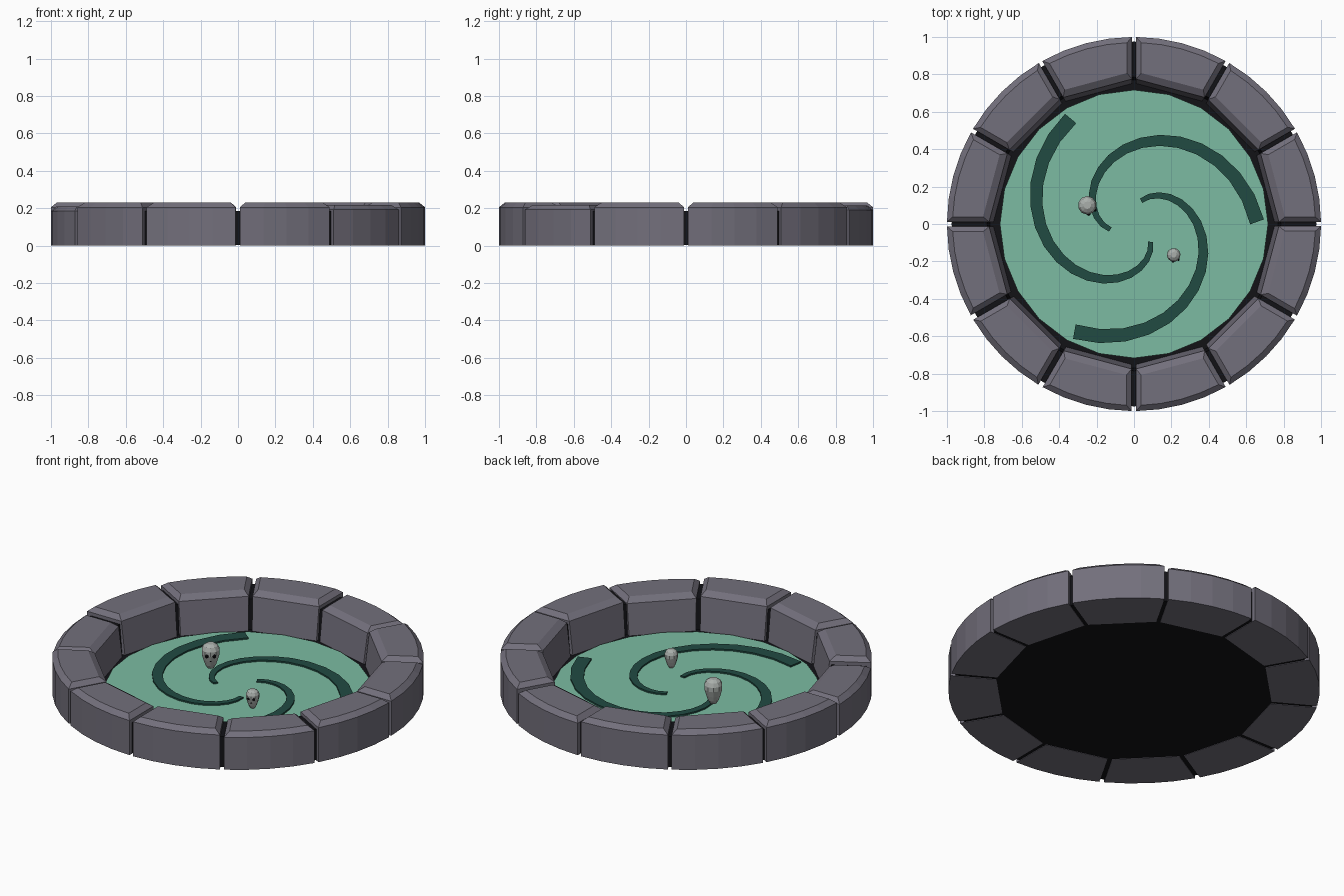
import bpy, bmesh, math, random
from mathutils import Matrix, Vector

if "Cube" in bpy.data.objects:
    bpy.data.objects.remove(bpy.data.objects["Cube"])

random.seed(4)


def material(name, rgb):
    m = bpy.data.materials.new(name)
    m.diffuse_color = (*rgb, 1)
    m.use_nodes = True
    m.node_tree.nodes["Principled BSDF"].inputs["Base Color"].default_value = m.diffuse_color
    return m


STONE = material("stone", (0.17, 0.16, 0.2))
DARK = material("shadow", (0.006, 0.006, 0.008))
WATER = material("water", (0.2, 0.5, 0.36))
STRAND = material("strand", (0.015, 0.07, 0.055))
BONE = material("bone", (0.4, 0.43, 0.41))


def finish(bm, name, mat):
    bmesh.ops.recalc_face_normals(bm, faces=bm.faces[:])
    me = bpy.data.meshes.new(name)
    bm.to_mesh(me)
    bm.free()
    me.materials.append(mat)
    ob = bpy.data.objects.new(name, me)
    bpy.context.collection.objects.link(ob)
    return ob


def loft(bm, loops, caps=True):
    """Bridge equal-length closed loops of points with quads."""
    rings = [[bm.verts.new(p) for p in loop] for loop in loops]
    n = len(rings[0])
    for a, b in zip(rings, rings[1:]):
        for i in range(n):
            j = (i + 1) % n
            bm.faces.new((a[i], a[j], b[j], b[i]))
    if caps:
        bm.faces.new(rings[0][::-1])
        bm.faces.new(rings[-1])
    return rings


def polar(r, a, z):
    return (r * math.cos(a), r * math.sin(a), z)


def circle(r, z, n):
    return [polar(r, 2 * math.pi * i / n, z) for i in range(n)]


# Ring of twelve chamfered stone blocks
def block_loop(a0, a1, rin, rout, gap, z):
    go, gi = gap / rout, gap / rin
    pts = [polar(rout, a0 + go + (a1 - a0 - 2 * go) * i / 4, z) for i in range(5)]
    return pts + [polar(rin, a1 - gi, z), polar(rin, a0 + gi, z)]


low = {2: 0.215, 6: 0.21, 10: 0.217}
for k in range(12):
    a0, a1 = math.radians(30 * k), math.radians(30 * k + 30)
    h = low.get(k, 0.23)
    g = 0.01 + random.uniform(0, 0.004)
    bm = bmesh.new()
    loft(bm, [block_loop(a0, a1, 0.75, 1.0, g, 0),
              block_loop(a0, a1, 0.775, 1.0, g, h - 0.025),
              block_loop(a0, a1, 0.808, 0.97, g + 0.027, h)])
    finish(bm, f"rim_block_{k + 1}", STONE)

# Dark core filling the joints between blocks
bm = bmesh.new()
profile = [(0.77, 0.003), (0.975, 0.003), (0.975, 0.185), (0.785, 0.185), (0.77, 0.003)]
loft(bm, [circle(r, z, 48) for r, z in profile], caps=False)
bmesh.ops.remove_doubles(bm, verts=bm.verts[:], dist=1e-5)
finish(bm, "joint_core", DARK)

# Basin floor and water surface
bm = bmesh.new()
loft(bm, [circle(0.775, 0.002, 24), circle(0.775, 0.01, 24)])
finish(bm, "basin_floor", DARK)
bm = bmesh.new()
loft(bm, [circle(0.717, 0.01, 24), circle(0.717, 0.022, 24)])
finish(bm, "water_surface", WATER)

# Three spiral strands lying on the water
N = 16
for k in range(3):
    path = []
    for i in range(N + 1):
        t = i / N
        a = math.radians(193 - 192 * t + 120 * k)
        path.append(Vector(polar(0.13 + 0.528 * t ** 0.95, a, 0)))
    loops = []
    for i, p in enumerate(path):
        d = (path[min(i + 1, N)] - path[max(i - 1, 0)]).normalized()
        s = Vector((-d.y, d.x, 0)) * (0.013 + 0.026 * i / N)
        lo, hi = Vector((0, 0, 0.018)), Vector((0, 0, 0.031))
        loops.append([p - s + lo, p + s + lo, p + s + hi, p - s + hi])
    bm = bmesh.new()
    loft(bm, loops)
    finish(bm, f"swirl_strand_{k + 1}", STRAND)


# Small floating skulls: faceted cranium tapering to a jaw, with dark sockets
def skull(name, x, y, z, size, facing):
    place = (Matrix.Translation((x, y, z)) @ Matrix.Rotation(facing, 4, 'Z')
             @ Matrix.Scale(size, 4))
    prof = [(0.18, 0), (0.3, 0.2), (0.4, 0.5), (0.5, 0.85), (0.5, 1.1),
            (0.4, 1.32), (0.2, 1.45)]
    bm = bmesh.new()
    loft(bm, [circle(r, h, 10) for r, h in prof])
    bm.transform(place)
    finish(bm, name, BONE)
    bm = bmesh.new()
    for side, h, r, front in ((-0.2, 0.85, 0.12, 0.42), (0.2, 0.85, 0.12, 0.42),
                              (0, 0.55, 0.07, 0.37)):
        bmesh.ops.create_icosphere(bm, subdivisions=1, radius=r,
                                   matrix=Matrix.Translation((front, side, h)))
    bm.transform(place)
    finish(bm, name + "_sockets", DARK)


skull("skull_large", -0.25, 0.1, 0.038, 0.1, math.radians(-55))
skull("skull_small", 0.212, -0.165, 0.025, 0.074, math.radians(-70))
